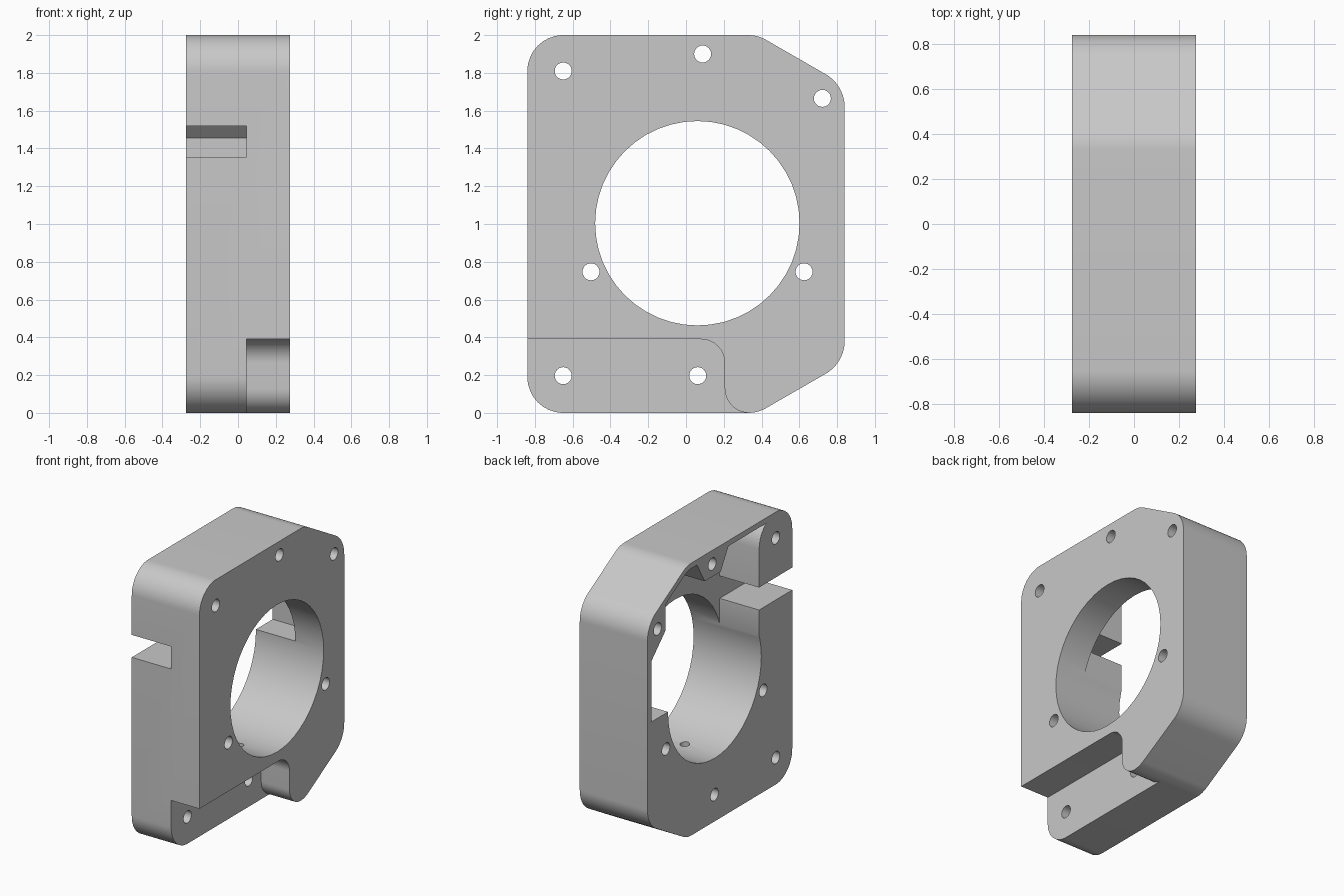
import bpy
import bmesh
from math import cos, sin, pi, tan, radians
from mathutils import Vector

cube = bpy.data.objects.get("Cube")
if cube:
    bpy.data.objects.remove(cube, do_unlink=True)

HALF = 0.275     # half thickness of the plate
FLOOR = 0.045    # depth plane of the pocket and of the step
OVER = 0.4       # how far cutters reach past the plate

grey = bpy.data.materials.new("plain grey")
grey.use_nodes = True
grey.diffuse_color = (0.58, 0.58, 0.58, 1)
grey.node_tree.nodes["Principled BSDF"].inputs["Base Color"].default_value = (0.58, 0.58, 0.58, 1)


def rounded(corners, steps=10):
    """Turn (y, z, radius) corners into a filleted outline."""
    pts = []
    n = len(corners)
    for i, (y, z, r) in enumerate(corners):
        p = Vector((y, z))
        if r == 0:
            pts.append(p)
            continue
        a = (Vector(corners[i - 1][:2]) - p).normalized()
        b = (Vector(corners[(i + 1) % n][:2]) - p).normalized()
        half = a.angle(b) / 2
        centre = p + (a + b).normalized() * (r / sin(half))
        start = p + a * (r / tan(half)) - centre
        end = p + b * (r / tan(half)) - centre
        for k in range(steps + 1):
            t = k / steps
            pts.append(centre + start.lerp(end, t).normalized() * r if 0 < t < 1
                       else centre + (start if t == 0 else end))
    return pts


def circle(y, z, r, n):
    return [Vector((y + r * cos(2 * pi * i / n), z + r * sin(2 * pi * i / n))) for i in range(n)]


def prism(name, outline, x0, x1):
    """Extrude a (y, z) outline along x."""
    bm = bmesh.new()
    face = bm.faces.new([bm.verts.new((x0, p.x, p.y)) for p in outline])
    moved = bmesh.ops.extrude_face_region(bm, geom=[face])["geom"]
    bmesh.ops.translate(bm, vec=(x1 - x0, 0, 0),
                        verts=[v for v in moved if isinstance(v, bmesh.types.BMVert)])
    bmesh.ops.recalc_face_normals(bm, faces=bm.faces[:])
    mesh = bpy.data.meshes.new(name)
    bm.to_mesh(mesh)
    bm.free()
    mesh.materials.append(grey)
    obj = bpy.data.objects.new(name, mesh)
    bpy.context.collection.objects.link(obj)
    return obj


def cut(target, cutter):
    """Subtract the cutter and discard it."""
    cutter.hide_render = True
    mod = target.modifiers.new("cut", 'BOOLEAN')
    mod.operation = 'DIFFERENCE'
    mod.solver = 'EXACT'
    mod.object = cutter
    bpy.context.view_layer.objects.active = target
    bpy.ops.object.modifier_apply(modifier=mod.name)
    bpy.data.objects.remove(cutter, do_unlink=True)


# Main plate: two rounded corners and two chamfered ones
plate = prism("mounting_plate", rounded([
    (-0.84, 0, 0.19), (0.38, 0, 0.19), (0.84, 0.265, 0.2),
    (0.84, 1.735, 0.2), (0.38, 2, 0.19), (-0.84, 2, 0.19)]), -HALF, HALF)

# Central bore
cut(plate, prism("bore_cutter", circle(0.06, 1.004, 0.541, 48), -OVER, OVER))

# Pocket behind the front skin: side slot, corner block and screw bosses
boss_arc = [(-0.65 + 0.195 * cos(radians(a)), 1.8 + 0.195 * sin(radians(a)), 0)
            for a in range(55, -1, -11)]
pocket = [
    (-1, 1.52, 0), (-1, 1.355, 0), (-0.455, 1.355, 0), (-0.455, 1.01, 0),
    (0.795, 1.01, 0), (0.795, 1.455, 0), (0.632, 1.617, 0), (0.632, 1.81, 0),
    (0.37, 1.96, 0.15), (0.265, 1.96, 0), (0.175, 1.807, 0),
    (-0.01, 1.807, 0), (-0.1, 1.96, 0)] + boss_arc + [(-0.455, 1.52, 0)]
cut(plate, prism("pocket_cutter", rounded(pocket), -OVER, FLOOR))

# Lower step on the other face
step = rounded([(-1, -0.2, 0), (-1, 0.39, 0), (0.205, 0.39, 0.125), (0.205, 0.13, 0)])
step += [Vector((0.335 - 0.13 * cos(radians(a)), 0.13 - 0.13 * sin(radians(a))))
         for a in range(9, 91, 9)]
step += [Vector((0.335, -0.2))]
cut(plate, prism("step_cutter", step, FLOOR, OVER))

# Screw holes
for y, z in [(-0.65, 1.81), (0.088, 1.9), (0.722, 1.665), (-0.503, 0.747),
             (0.625, 0.747), (-0.65, 0.197), (0.062, 0.197)]:
    cut(plate, prism("hole_cutter", circle(y, z, 0.045, 24), -OVER, OVER))

# Small blind hole in the bottom of the bore
drain = prism("drain_cutter", circle(0, 0, 0.032, 20), -0.15, 0.15)
drain.rotation_euler = (0, pi / 2, 0)
drain.location = (0.01, 0, 0.42)
bpy.context.view_layer.update()
cut(plate, drain)

bpy.ops.object.select_all(action='DESELECT')
plate.select_set(True)
bpy.context.view_layer.objects.active = plate
bpy.ops.object.shade_smooth_by_angle(angle=radians(28))
